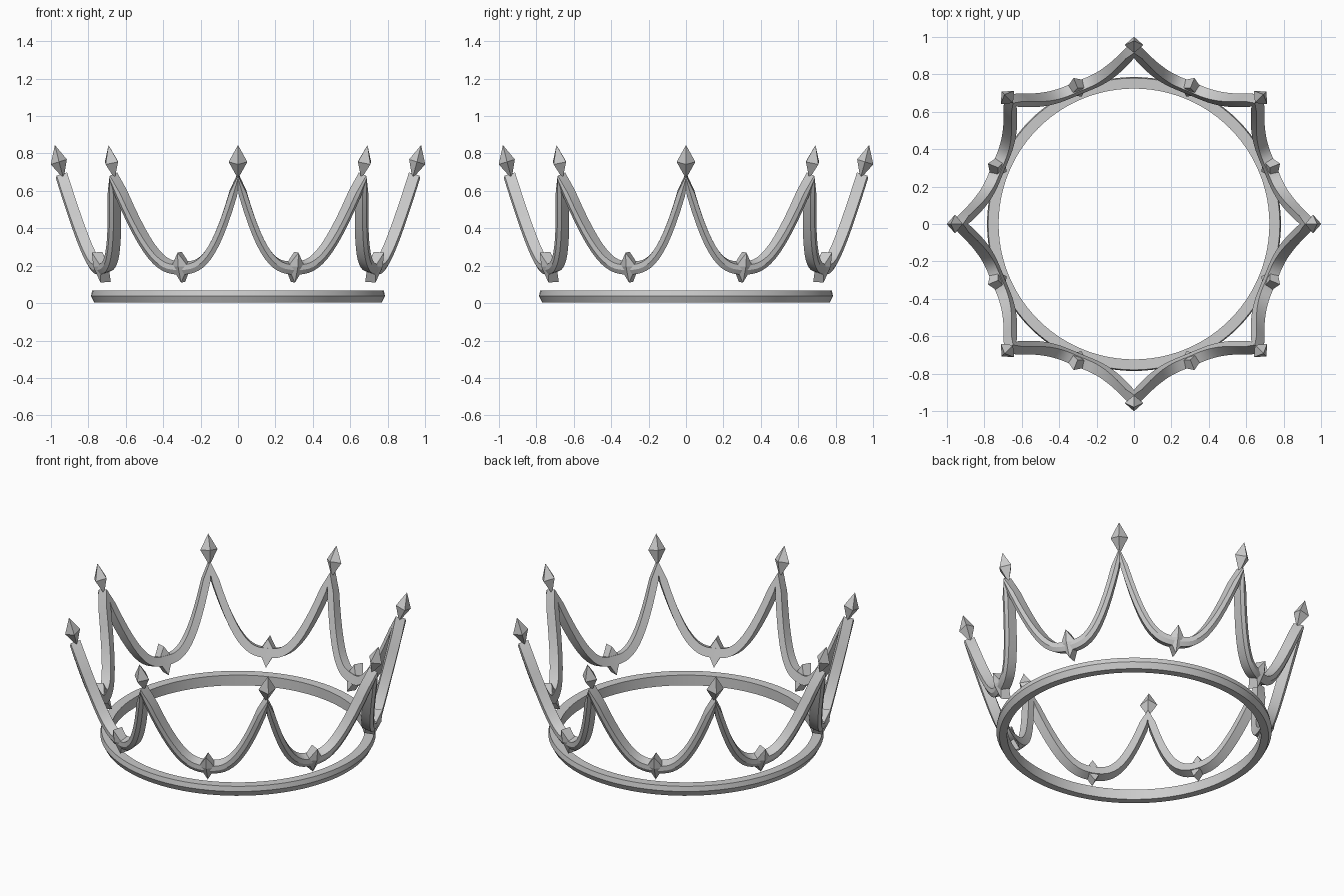
import bpy, bmesh, math

if "Cube" in bpy.data.objects:
    bpy.data.objects.remove(bpy.data.objects["Cube"])

N = 8                      # number of spikes


def cone_point(angle, h, depth=0.0, tilt=math.atan(0.31), shift=0.0):
    """Point on the leaning wall at height h, pushed out along the wall normal."""
    r = 0.79 + 0.31 * (h - 0.19) + shift + depth * math.cos(tilt)
    return (r * math.sin(angle), -r * math.cos(angle), h - depth * math.sin(tilt))


def finish(bm, name, smooth):
    bmesh.ops.recalc_face_normals(bm, faces=bm.faces)
    me = bpy.data.meshes.new(name)
    bm.to_mesh(me)
    bm.free()
    ob = bpy.data.objects.new(name, me)
    bpy.context.collection.objects.link(ob)
    if smooth:
        bpy.ops.object.select_all(action='DESELECT')
        ob.select_set(True)
        bpy.context.view_layer.objects.active = ob
        bpy.ops.object.shade_smooth_by_angle(angle=math.radians(22))


def loft(name, sections):
    """Closed loop of closed cross-sections."""
    bm = bmesh.new()
    rings = [[bm.verts.new(p) for p in s] for s in sections]
    k = len(rings[0])
    for i, a in enumerate(rings):
        b = rings[(i + 1) % len(rings)]
        for j in range(k):
            bm.faces.new((a[j], a[(j + 1) % k], b[(j + 1) % k], b[j]))
    finish(bm, name, True)


# Base ring with a slight ridge on its outside
profile = [(0.727, 0.002), (0.770, 0.002), (0.779, 0.035), (0.786, 0.067), (0.727, 0.067)]
profile = [(0.724, 0.002), (0.768, 0.002), (0.786, 0.037), (0.780, 0.067), (0.724, 0.066)]
loft("base_ring", [[(r * math.sin(a), -r * math.cos(a), z) for r, z in profile]
                   for a in (math.tau * i / 96 for i in range(96))])

# Scalloped band: one continuous strip rising to each spike
HALF = math.pi / N
STEPS = 14
POWER = 2.75
RISE = 0.49


sections = []
for k in range(N):
    for i in range(2 * STEPS):
        f = i / STEPS                       # 0 spike, 1 valley, 2 next spike
        t = abs(1 - f)
        a = HALF * (2 * k + f)
        h = 0.187 + RISE * t ** POWER
        r = 0.79 + 0.31 * (h - 0.19)
        w = 0.027 - 0.006 * t
        slope = RISE * POWER * t ** (POWER - 1) / (r * HALF) * (-1 if f < 1 else 1)
        n = math.hypot(1, slope)
        sec = []
        for depth, v in [(-0.032, -1), (0.026, -1), (0.034, 0), (0.026, 1), (-0.032, 1)]:
            if i == 0:
                da, dh = 0, (0.012 if v > 0 else 0.06 * v)
            else:
                da, dh = -slope / n * w * v / r, w * v / n
            sec.append(cone_point(a + da, h + dh, depth))
        sections.append(sec)
loft("scalloped_band", sections)

# Pointed finials: four-sided double pyramids leaning with the wall
for k in range(N):
    bm = bmesh.new()
    a = 2 * HALF * k
    s = 0.05
    tip = bm.verts.new(cone_point(a, 0.845, shift=-0.014))
    foot = bm.verts.new(cone_point(a, 0.665, shift=-0.005))
    mid = [bm.verts.new(cone_point(a + da / 0.96, 0.755, d, shift=-0.007))
           for da, d in ((s, 0), (0, 0.045), (-s, 0), (0, -0.045))]
    for j in range(4):
        bm.faces.new((mid[j], mid[(j + 1) % 4], tip))
        bm.faces.new((mid[j], mid[(j + 1) % 4], foot))
    finish(bm, f"finial_{k + 1}", False)

# Diamond studs at the bottom of every scallop, with a raised vertical ridge
for k in range(N):
    bm = bmesh.new()
    a = HALF * (2 * k + 1)
    outline = [(0, 0.272, 0.03), (0.047, 0.197, 0.022), (0, 0.112, 0.03), (-0.047, 0.197, 0.022)]
    back, front = [[bm.verts.new(cone_point(a + x / 0.79, z, sgn * d, 0.08))
                    for x, z, d in outline] for sgn in (-1, 1)]
    peak = bm.verts.new(cone_point(a, 0.198, 0.045, 0.08))
    bm.faces.new(back)
    for j in range(4):
        m = (j + 1) % 4
        bm.faces.new((back[j], back[m], front[m], front[j]))
        bm.faces.new((front[j], front[m], peak))
    finish(bm, f"valley_stud_{k + 1}", False)
